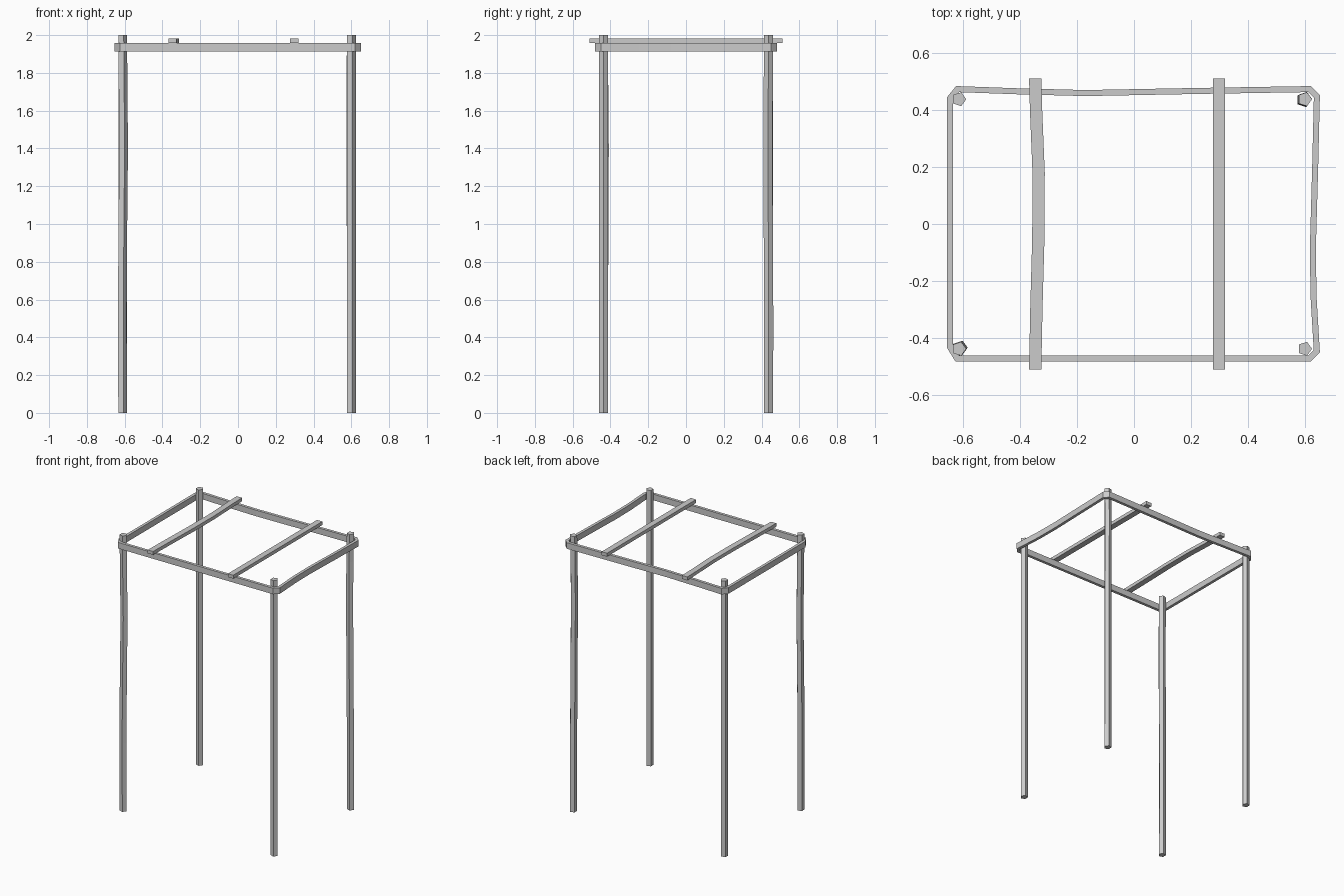
import bpy, bmesh
from math import cos, sin, pi
from mathutils import Vector

if "Cube" in bpy.data.objects:
    bpy.data.objects.remove(bpy.data.objects["Cube"])


def make_object(name, bm):
    bmesh.ops.recalc_face_normals(bm, faces=bm.faces)
    mesh = bpy.data.meshes.new(name)
    bm.to_mesh(mesh)
    bm.free()
    obj = bpy.data.objects.new(name, mesh)
    bpy.context.collection.objects.link(obj)
    return obj


def loft(name, sections, closed=False):
    """Skin a list of equal-length cross-sections; cap the ends if open."""
    bm = bmesh.new()
    rings = [[bm.verts.new(p) for p in s] for s in sections]
    n = len(rings[0])
    pairs = list(zip(rings, rings[1:]))
    if closed:
        pairs.append((rings[-1], rings[0]))
    else:
        bm.faces.new(rings[0])
        bm.faces.new(rings[-1])
    for a, b in pairs:
        for i in range(n):
            j = (i + 1) % n
            bm.faces.new((a[i], a[j], b[j], b[i]))
    return make_object(name, bm)


# Five-sided posts; two of them are slightly crooked
def post(name, x, y, bends=()):
    r = 0.0255
    path = [(0, 0, 0), *bends, (0, 0, 2)]
    loft(name, [[(x + dx + r * cos(2 * pi * k / 5), y + dy + r * sin(2 * pi * k / 5), z)
                 for k in range(5)] for dx, dy, z in path])


post("front_left_post", -0.613, -0.437,
     [(-0.002, 0, 0.5), (0.001, 0.002, 1.0), (0.005, 0.004, 1.4), (0.002, 0.001, 1.75)])
post("front_right_post", 0.598, -0.437)
post("back_left_post", -0.613, 0.437)
post("back_right_post", 0.598, 0.437,
     [(0, 0.001, 0.5), (-0.002, -0.002, 1.1), (-0.004, -0.003, 1.5), (-0.003, -0.001, 1.8)])

# Band around the posts: cut corners, wavering right and back runs
outer = [Vector(p) for p in (
    (-0.654, -0.435), (-0.625, -0.482), (0.619, -0.482), (0.651, -0.450),
    (0.639, -0.25), (0.637, -0.08), (0.645, 0.2), (0.651, 0.451),
    (0.619, 0.483), (0.2, 0.476), (-0.17, 0.469), (-0.4, 0.475),
    (-0.623, 0.483), (-0.654, 0.445))]
width, z0, z1 = 0.021, 1.913, 1.957
sections = []
for i, p in enumerate(outer):
    d0 = (p - outer[i - 1]).normalized()
    d1 = (outer[(i + 1) % len(outer)] - p).normalized()
    n0, n1 = Vector((-d0.y, d0.x)), Vector((-d1.y, d1.x))
    q = p + (n0 + n1) * width / (1 + n0.dot(n1))
    sections.append([(p.x, p.y, z0), (p.x, p.y, z1), (q.x, q.y, z1), (q.x, q.y, z0)])
loft("top_band", sections, closed=True)


# Two slats lying across the band, the left one bowed
def slat(name, path):
    w, low, high = 0.0215, 1.957, 1.982
    loft(name, [[(x - w, y, low), (x + w, y, low), (x + w, y, high), (x - w, y, high)]
                for x, y in path])


slat("left_slat", [(-0.346, -0.51), (-0.342, -0.3), (-0.335, -0.05),
                   (-0.334, 0.18), (-0.343, 0.4), (-0.346, 0.51)])
slat("right_slat", [(0.298, -0.51), (0.298, 0.51)])
